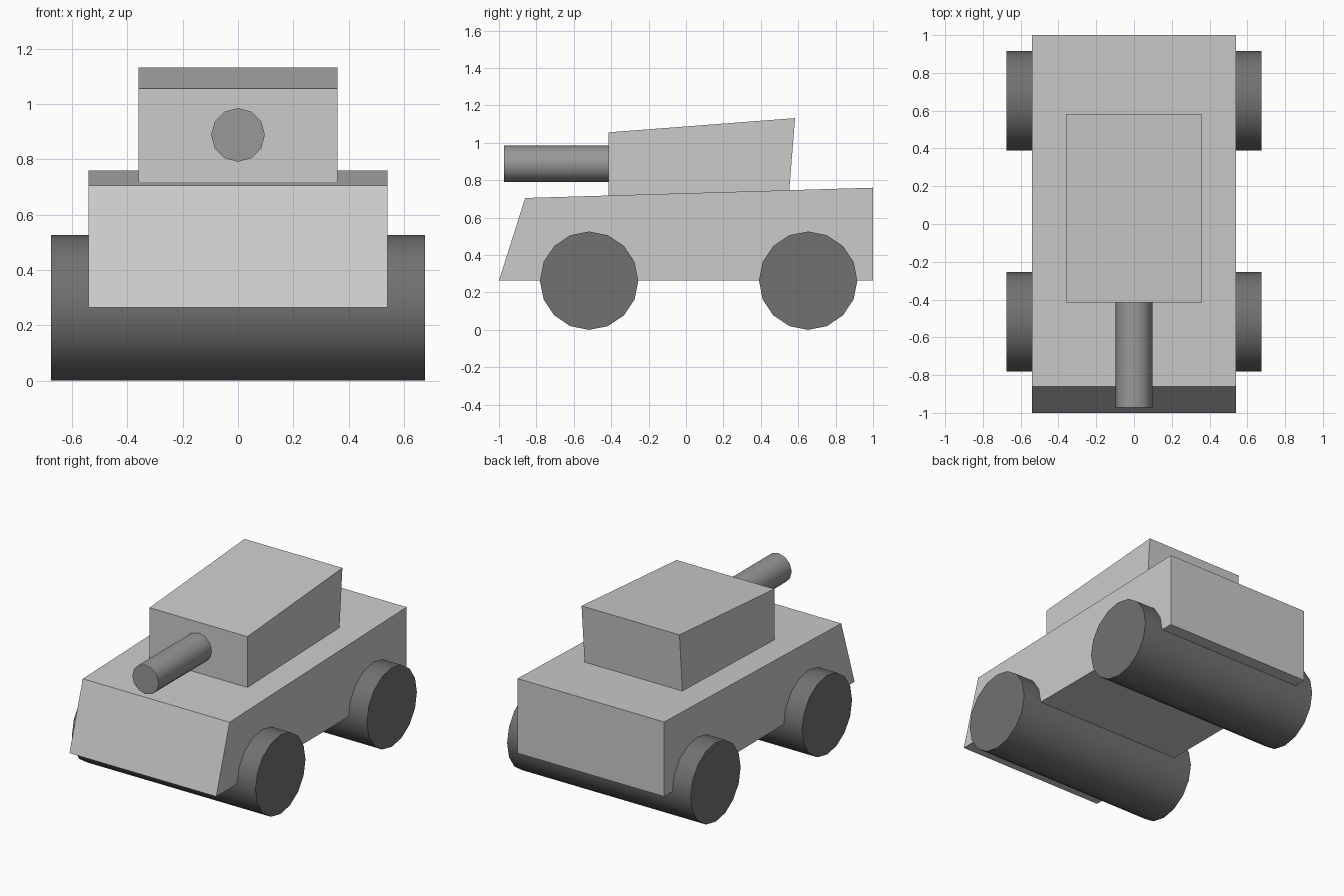
import bpy, math

if "Cube" in bpy.data.objects:
    bpy.data.objects.remove(bpy.data.objects["Cube"])


def grey(name, value):
    mat = bpy.data.materials.new(name)
    mat.diffuse_color = (value, value, value, 1)
    mat.use_nodes = True
    mat.node_tree.nodes["Principled BSDF"].inputs["Base Color"].default_value = mat.diffuse_color
    return mat


body_paint = grey("body_paint", 0.555)
barrel_metal = grey("barrel_metal", 0.315)
wheel_rubber = grey("wheel_rubber", 0.165)


def extrude_profile(name, profile, half_width, mat):
    """Side profile of (y, z) points extruded symmetrically along x."""
    n = len(profile)
    verts = [(x, y, z) for x in (-half_width, half_width) for y, z in profile]
    faces = [tuple(range(n))[::-1], tuple(range(n, 2 * n))]
    faces += [(i, (i + 1) % n, n + (i + 1) % n, n + i) for i in range(n)]
    mesh = bpy.data.meshes.new(name)
    mesh.from_pydata(verts, [], faces)
    mesh.update()
    mesh.materials.append(mat)
    obj = bpy.data.objects.new(name, mesh)
    bpy.context.collection.objects.link(obj)
    return obj


def cylinder(name, sides, radius, length, location, rotation, mat):
    bpy.ops.mesh.primitive_cylinder_add(vertices=sides, radius=radius, depth=length,
                                        location=location, rotation=rotation)
    obj = bpy.context.object
    obj.name = name
    obj.data.materials.append(mat)
    bpy.ops.object.shade_smooth_by_angle(angle=math.radians(40))
    return obj


# Hull with sloped nose and slightly rising deck
extrude_profile("hull", [(-1, 0.264), (1, 0.264), (1, 0.76), (-0.86, 0.705)], 0.54, body_paint)

# Wedge-shaped turret sitting on the deck
extrude_profile("turret", [(-0.415, 0.717), (0.552, 0.746), (0.583, 1.132), (-0.415, 1.056)],
                0.36, body_paint)

# Gun barrel pointing forward
cylinder("gun_barrel", 12, 0.097, 0.61, (0, -0.667, 0.888), (math.pi / 2, 0, 0), barrel_metal)

# Full-width wheel rollers
for label, y in (("front", -0.518), ("rear", 0.653)):
    cylinder(label + "_wheels", 16, 0.263, 1.35, (0, y, 0.263), (0, math.pi / 2, 0), wheel_rubber)
